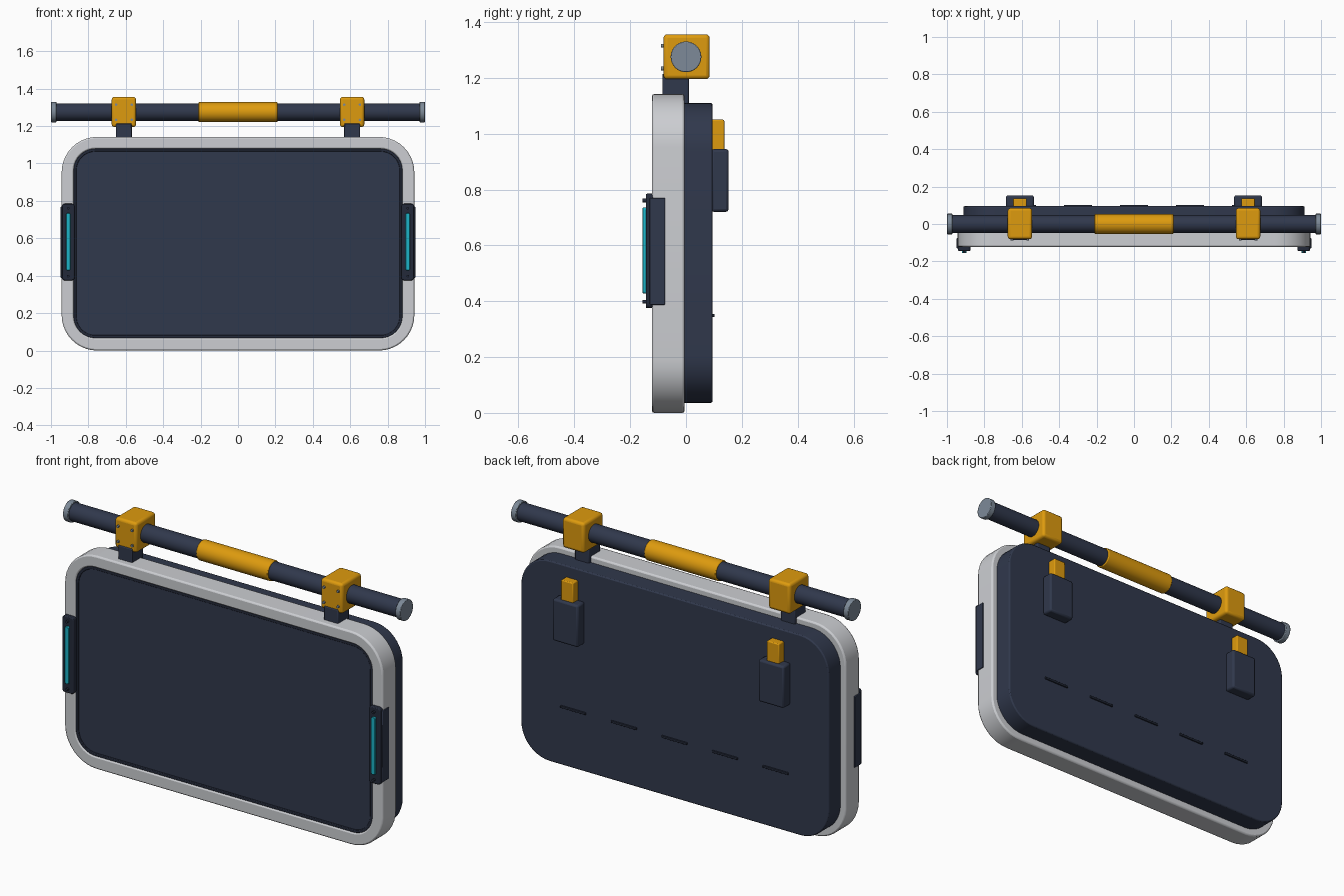
import bpy, bmesh, math
from mathutils import Matrix

if "Cube" in bpy.data.objects:
    bpy.data.objects.remove(bpy.data.objects["Cube"])


def mat(name, r, g, b):
    m = bpy.data.materials.new(name)
    lin = [((c / 255 + 0.055) / 1.055) ** 2.4 for c in (r, g, b)]
    m.diffuse_color = (*lin, 1)
    m.use_nodes = True
    m.node_tree.nodes["Principled BSDF"].inputs["Base Color"].default_value = m.diffuse_color
    return m


NAVY = mat("navy", 48, 56, 76)
DARK = mat("dark navy", 36, 42, 58)
LIGHT = mat("light grey", 204, 206, 210)
AMBER = mat("amber", 222, 155, 14)
TEAL = mat("teal", 28, 180, 200)
STEEL = mat("steel", 125, 138, 152)


def finish(name, bm, material, bevel=0, segs=2):
    bmesh.ops.recalc_face_normals(bm, faces=bm.faces)
    me = bpy.data.meshes.new(name)
    bm.to_mesh(me)
    bm.free()
    me.materials.append(material)
    ob = bpy.data.objects.new(name, me)
    bpy.context.collection.objects.link(ob)
    if bevel:
        b = ob.modifiers.new("bevel", "BEVEL")
        b.width, b.segments = bevel, segs
        b.limit_method, b.angle_limit = "ANGLE", math.radians(40)
    bpy.ops.object.select_all(action="DESELECT")
    ob.select_set(True)
    bpy.context.view_layer.objects.active = ob
    bpy.ops.object.shade_smooth_by_angle(angle=math.radians(35))
    return ob


def box(name, x, y, z, material, bevel=0, segs=2):
    """Box from (min, max) ranges."""
    bm = bmesh.new()
    size = [b - a for a, b in (x, y, z)]
    mid = [(a + b) / 2 for a, b in (x, y, z)]
    bmesh.ops.create_cube(bm, size=1, matrix=Matrix.Translation(mid) @ Matrix.Diagonal((*size, 1)))
    return finish(name, bm, material, bevel, segs)


def cylinder(name, loc, radius, length, axis, material, bevel=0, sides=40):
    bm = bmesh.new()
    rot = Matrix.Rotation(math.pi / 2, 4, "Y" if axis == "x" else "X")
    bmesh.ops.create_cone(bm, cap_ends=True, segments=sides, radius1=radius, radius2=radius,
                          depth=length, matrix=Matrix.Translation(loc) @ rot)
    return finish(name, bm, material, bevel)


def outline(cx, hw, z0, z1, r, n=10):
    pts = []
    for k, (sx, sz) in enumerate(((1, 1), (-1, 1), (-1, -1), (1, -1))):
        px = cx + sx * (hw - r)
        pz = z1 - r if sz > 0 else z0 + r
        for i in range(n + 1):
            a = math.pi / 2 * (k + i / n)
            pts.append((px + r * math.cos(a), pz + r * math.sin(a)))
    return pts


def slab(name, outer, y, material, inner=None, bevel=0, segs=2):
    """Rounded panel facing -y; a ring when an inner outline is given."""
    bm = bmesh.new()
    loops = [[[bm.verts.new((px, yy, pz)) for px, pz in prof] for yy in y]
             for prof in ([outer, inner] if inner else [outer])]
    n = len(outer)

    def bridge(a, b):
        for i in range(n):
            j = (i + 1) % n
            bm.faces.new((a[i], a[j], b[j], b[i]))

    for front, back in loops:
        bridge(front, back)
    for k in (0, 1):
        if inner:
            bridge(loops[0][k], loops[1][k])
        else:
            bm.faces.new(loops[0][k])
    return finish(name, bm, material, bevel, segs)


# Display: outer frame, gasket lip, screen and back shell
slab("frame", outline(0, 0.943, 0, 1.142, 0.19), (-0.122, -0.005), LIGHT,
     outline(0, 0.878, 0.068, 1.078, 0.115), bevel=0.008)
slab("gasket", outline(0, 0.88, 0.066, 1.08, 0.117), (-0.117, -0.02), DARK,
     outline(0, 0.864, 0.082, 1.064, 0.101), bevel=0.003)
slab("screen", outline(0, 0.866, 0.08, 1.066, 0.103), (-0.112, -0.02), NAVY)
slab("back_shell", outline(0, 0.912, 0.036, 1.11, 0.17), (-0.03, 0.095), NAVY, bevel=0.006)

# Vent ridges on the back
for i in range(-2, 3):
    box("vent_ridge", (i * 0.3 - 0.075, i * 0.3 + 0.075), (0.09, 0.102), (0.343, 0.355), DARK, 0.002)

# Carrying bar with centre grip and end caps
cylinder("bar", (0, 0, 1.275), 0.047, 1.96, "x", NAVY)
cylinder("grip", (0, 0, 1.275), 0.053, 0.425, "x", AMBER, 0.005)

for s in (-1, 1):
    cylinder("end_cap", (s * 0.985, 0, 1.275), 0.055, 0.03, "x", STEEL, 0.003)
    cx = s * 0.61

    # Bar clamp, its post and four bolts
    box("clamp", (cx - 0.065, cx + 0.065), (-0.081, 0.085), (1.195, 1.356), AMBER, 0.014, 3)
    box("clamp_post", (cx - 0.042, cx + 0.042), (-0.085, 0.01), (1.1, 1.215), NAVY, 0.005)
    for dx in (-0.042, 0.042):
        for z in (1.233, 1.315):
            cylinder("clamp_bolt", (cx + dx, -0.083, z), 0.007, 0.012, "y", STEEL, sides=12)

    # Rear latch: body and tongue
    box("latch_body", (cx - 0.075, cx + 0.075), (0.09, 0.153), (0.72, 0.945), NAVY, 0.01)
    box("latch_tongue", (cx - 0.036, cx + 0.036), (0.09, 0.137), (0.9, 1.05), AMBER, 0.005)

    # Side handle: wrap, front plate, glowing strip and screws
    hx = s * 0.908
    box("handle_wrap", sorted((s * 0.9, s * 0.948)), (-0.13, -0.075), (0.387, 0.77), NAVY, 0.003)
    slab("handle_plate", outline(hx, 0.034, 0.375, 0.785, 0.015, 4), (-0.144, -0.115), DARK, bevel=0.005)
    slab("light_strip", outline(hx, 0.0115, 0.428, 0.735, 0.008, 4), (-0.155, -0.14), TEAL, bevel=0.002)
    for z in (0.398, 0.761):
        cylinder("handle_screw", (hx, -0.149, z), 0.007, 0.014, "y", DARK, sides=12)
